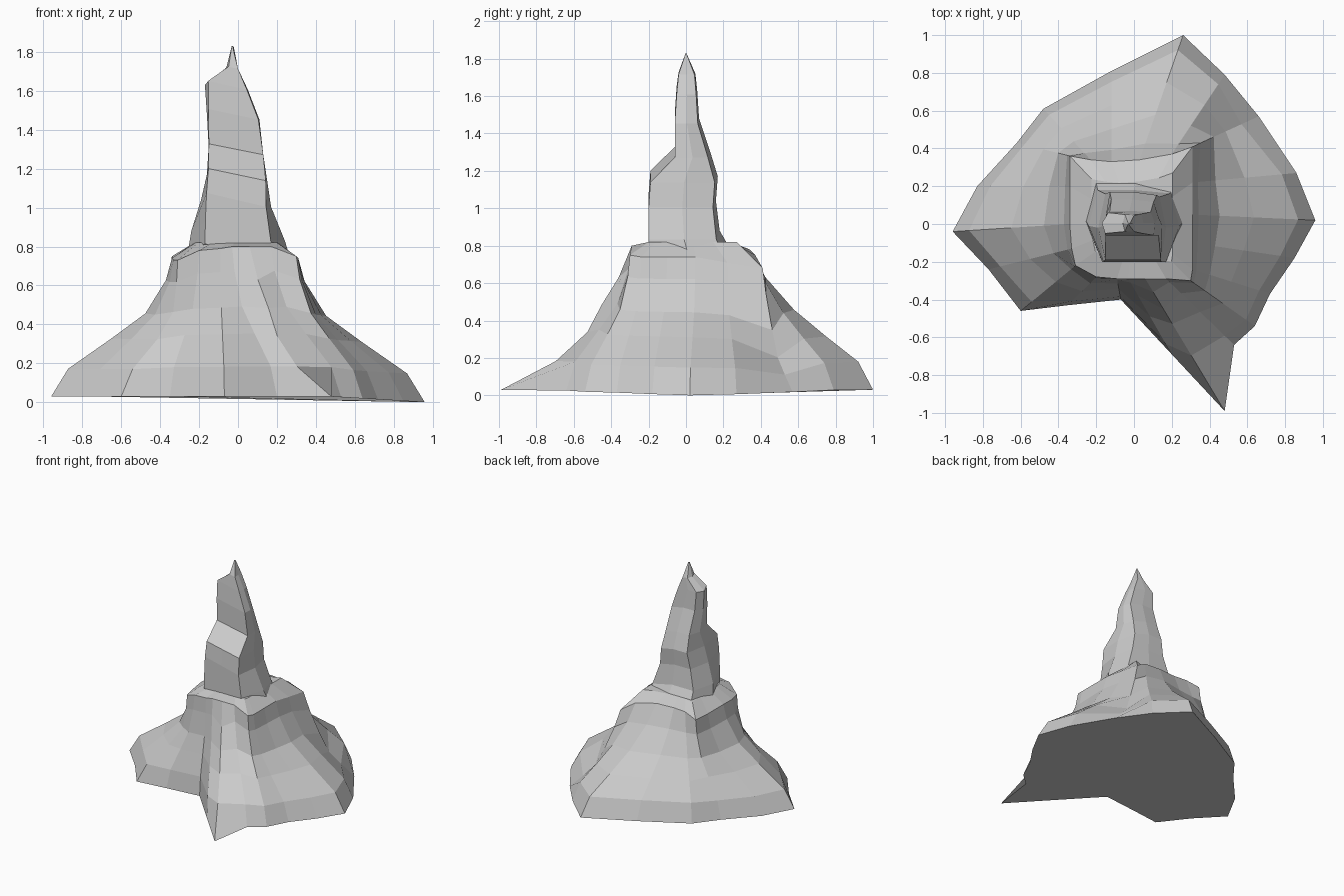
import bpy
import bmesh
from mathutils import Vector

cube = bpy.data.objects.get("Cube")
if cube:
    bpy.data.objects.remove(cube, do_unlink=True)

stone = bpy.data.materials.new("grey_stone")
stone.use_nodes = True
stone.diffuse_color = (0.6, 0.6, 0.6, 1)
stone.node_tree.nodes["Principled BSDF"].inputs["Base Color"].default_value = stone.diffuse_color


def loft(name, rings):
    """Bridge equal-sized rings from bottom to top and cap both ends."""
    bm = bmesh.new()
    loops = [[bm.verts.new(point) for point in ring] for ring in rings]
    for low, high in zip(loops, loops[1:]):
        count = len(low)
        for i in range(count):
            j = (i + 1) % count
            bm.faces.new((low[i], low[j], high[j], high[i]))
    bm.faces.new(reversed(loops[0]))
    bm.faces.new(loops[-1])
    bmesh.ops.recalc_face_normals(bm, faces=bm.faces)
    mesh = bpy.data.meshes.new(name)
    bm.to_mesh(mesh)
    bm.free()
    mesh.materials.append(stone)
    obj = bpy.data.objects.new(name, mesh)
    bpy.context.collection.objects.link(obj)
    return obj


# Slope profiles: height fraction and spread fraction, foot to shoulder
slope = [(0, 1), (.2, .86), (.42, .5), (.6, .22), (.84, .05), (1, 0)]
full = [(0, 1), (.2, .88), (.38, .62), (.57, .36), (.8, .13), (1, 0)]
steep = [(0, 1), (.2, .8), (.42, .36), (.62, .08), (.84, .02), (1, 0)]
spur = [(0, 1), (.2, .58), (.4, .34), (.59, .23), (.78, .1), (1, 0)]
gully = [(0, 1), (.14, .74), (.28, .5), (.5, .32), (.78, .12), (1, 0)]

# Mound ridges: foot x, y, shoulder x, y, z and slope profile
ridges = [
    (.96, .02, .31, .05, .74, slope), (.86, .27, .31, .22, .71, slope),
    (.66, .57, .31, .41, .68, gully), (.48, .79, .2, .37, .75, full),
    (.26, 1, .03, .34, .78, full), (-.12, .81, -.12, .33, .78, full),
    (-.48, .61, -.23, .34, .78, full), (-.62, .43, -.34, .36, .75, slope),
    (-.83, .2, -.34, .2, .74, slope), (-.96, -.04, -.34, 0, .74, slope),
    (-.77, -.24, -.33, -.13, .73, slope), (-.6, -.46, -.31, -.22, .73, steep),
    (-.35, -.43, -.2, -.28, .78, slope), (-.07, -.4, -.09, -.29, .79, slope),
    (.2, -.69, -.03, -.29, .8, slope), (.48, -.99, .06, -.29, .8, spur),
    (.53, -.64, .17, -.29, .8, slope), (.64, -.54, .3, -.3, .75, slope),
    (.72, -.37, .31, -.24, .74, slope), (.85, -.18, .31, -.1, .74, slope),
]


def slope_point(ridge, level):
    fx, fy, sx, sy, sz, profile = ridge
    height, spread = profile[level]
    foot = Vector((fx, fy, .03 - max(0, fx - .46) * .06))
    shoulder = Vector((sx, sy, sz))
    point = shoulder.lerp(foot, spread)
    point.z = foot.z + (shoulder.z - foot.z) * height
    return point


mound = [[slope_point(r, level) for r in ridges] for level in range(len(slope))]
mound.append([Vector((p.x * .66, p.y * .66, .82)) for p in mound[-1]])
loft("rock_mound", mound)

# Spire sections: z, left, right, front, back, front narrowing
sections = [
    (.76, -.26, .28, -.2, .25, .65), (.88, -.24, .24, -.2, .18, .7),
    (1.04, -.19, .17, -.2, .16, .85), (1.17, -.16, .15, -.19, .17, .95),
    (1.3, -.15, .13, -.06, .13, 1), (1.48, -.16, .11, -.06, .07, .95),
    (1.63, -.17, .05, -.05, .06, .9), (1.72, -.06, .0, -.04, .05, .8),
    (1.83, -.032, -.028, -.002, .002, 1),
]


def section_ring(z, left, right, front, back, narrow):
    mid_x, mid_y = (left + right) / 2, (front + back) / 2
    tilt = (right - left) * .1
    return [(left * narrow, front, z + tilt), (mid_x, front, z),
            (right * narrow, front, z - tilt), (right, mid_y, z - tilt),
            (right * .8, back * .9, z - tilt), (mid_x, back, z),
            (left * .8, back, z), (left, mid_y, z)]


loft("rock_spire", [section_ring(*s) for s in sections])
